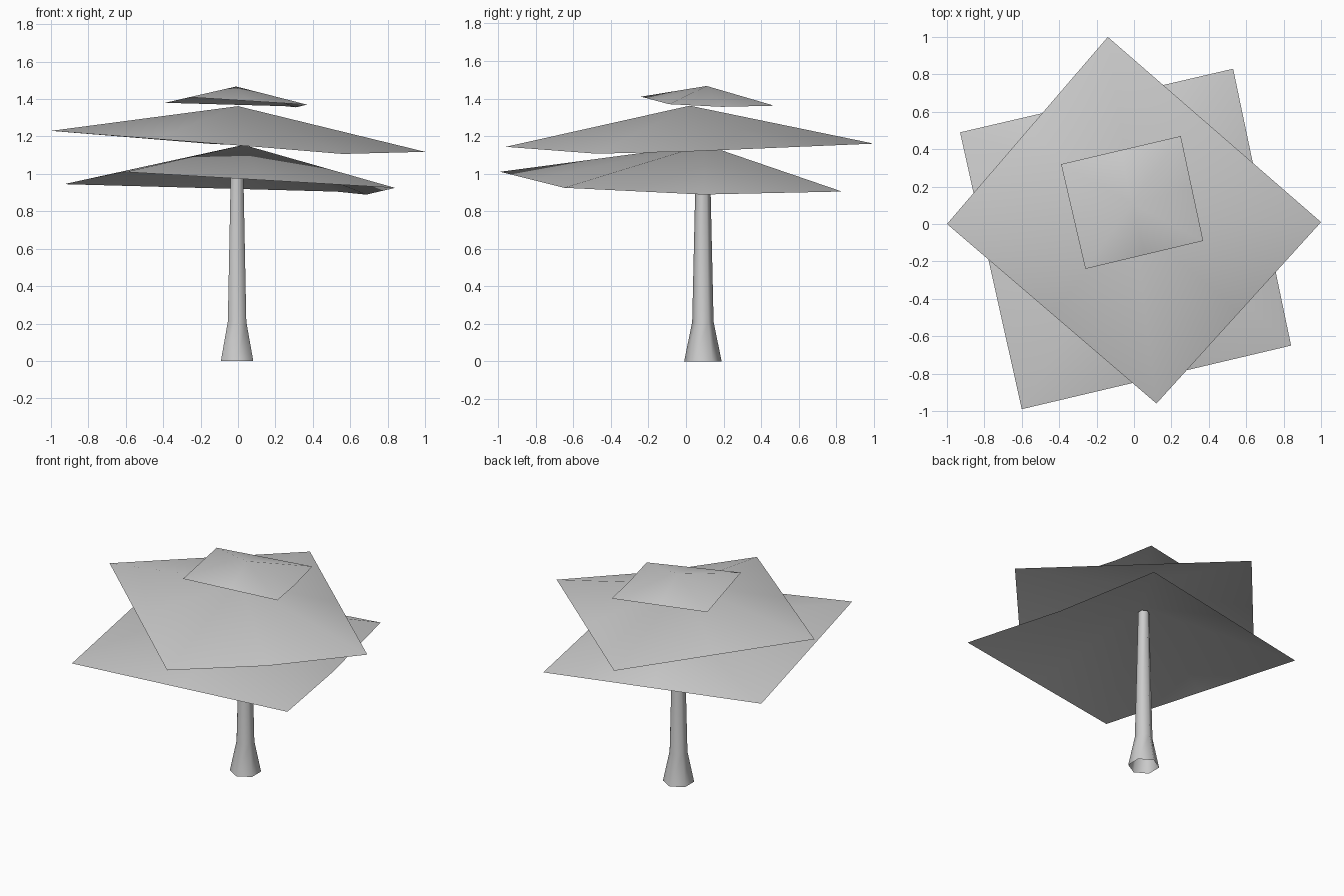
import bpy
import math
from mathutils import Vector

cube = bpy.data.objects.get("Cube")
if cube:
    bpy.data.objects.remove(cube, do_unlink=True)

# One plain grey for the whole tree
grey = bpy.data.materials.new("plain_grey")
grey.use_nodes = True
colour = (0.6, 0.6, 0.6, 1)
grey.diffuse_color = colour
grey.node_tree.nodes["Principled BSDF"].inputs["Base Color"].default_value = colour


def add_object(name, verts, faces):
    mesh = bpy.data.meshes.new(name)
    mesh.from_pydata(verts, [], faces)
    mesh.materials.append(grey)
    mesh.shade_smooth()
    obj = bpy.data.objects.new(name, mesh)
    bpy.context.collection.objects.link(obj)
    return obj


def add_canopy(name, corners, apex, sag):
    """Thin four-cornered leaf sheet; the edge between corners 2 and 3 sags."""
    rim = []
    for i, corner in enumerate(corners):
        start, end = Vector(corner), Vector(corners[(i + 1) % 4])
        middle = (start + end) / 2
        if i == 2:
            middle.z -= sag
        rim += [start, middle]
    count = len(rim)
    # Corners run clockwise, so reverse each triangle to face up
    faces = [(count, (i + 1) % count, i) for i in range(count)]
    return add_object(name, rim + [Vector(apex)], faces)


def add_trunk(name, centre, rings, sides=6):
    """Open hexagonal tube with a flared foot."""
    verts = []
    for z, radius in rings:
        for i in range(sides):
            a = math.pi / 2 + math.tau * i / sides
            verts.append((centre[0] + radius * math.cos(a),
                          centre[1] + radius * math.sin(a), z))
    faces = []
    for r in range(len(rings) - 1):
        for i in range(sides):
            j = (i + 1) % sides
            low, high = r * sides, (r + 1) * sides
            faces.append((low + i, low + j, high + j, high + i))
    return add_object(name, verts, faces)


# Trunk
add_trunk("trunk", (-0.005, 0.09), [(0, 0.1), (0.21, 0.057), (1.13, 0.036)])

# Leaf layers, from the bottom up
add_canopy("lower_canopy",
           [(-0.6, -0.99, 1.01), (-0.93, 0.49, 0.945),
            (0.53, 0.83, 0.905), (0.84, -0.65, 0.925)],
           (0.03, 0.1, 1.155), 0.026)
add_canopy("middle_canopy",
           [(-1.0, 0.0, 1.23), (-0.14, 1.0, 1.16),
            (1.0, 0.01, 1.118), (0.12, -0.96, 1.143)],
           (0.0, 0.02, 1.362), 0.024)
add_canopy("top_canopy",
           [(-0.26, -0.24, 1.41), (-0.39, 0.32, 1.38),
            (0.25, 0.47, 1.362), (0.37, -0.09, 1.37)],
           (-0.01, 0.11, 1.467), 0.01)
